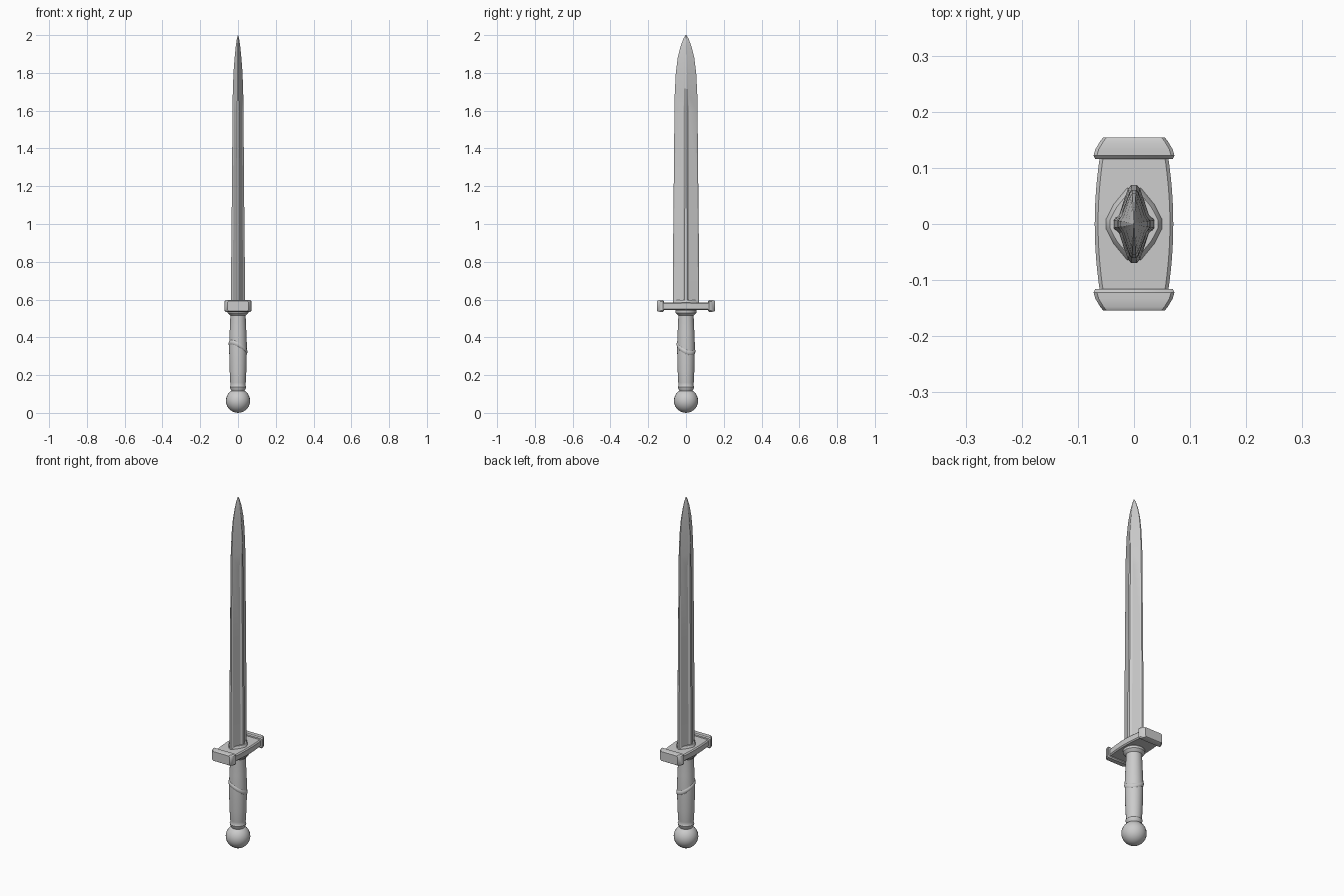
import bpy, bmesh, math
from mathutils import Matrix

cube = bpy.data.objects.get("Cube")
if cube:
    bpy.data.objects.remove(cube, do_unlink=True)

steel = bpy.data.materials.new("light grey steel")
grey = (0.6, 0.6, 0.6, 1)
steel.use_nodes = True
steel.diffuse_color = grey
steel.node_tree.nodes["Principled BSDF"].inputs["Base Color"].default_value = grey


def finish(name, bm, angle=35):
    bmesh.ops.recalc_face_normals(bm, faces=bm.faces)
    mesh = bpy.data.meshes.new(name)
    bm.to_mesh(mesh)
    bm.free()
    mesh.materials.append(steel)
    ob = bpy.data.objects.new(name, mesh)
    bpy.context.collection.objects.link(ob)
    bpy.ops.object.select_all(action='DESELECT')
    ob.select_set(True)
    bpy.context.view_layer.objects.active = ob
    bpy.ops.object.shade_smooth_by_angle(angle=math.radians(angle))
    return ob


def loft(name, rings, angle=35):
    """Skin a list of equal-length rings and cap both ends."""
    bm = bmesh.new()
    loops = [[bm.verts.new(p) for p in ring] for ring in rings]
    n = len(loops[0])
    for a, b in zip(loops, loops[1:]):
        for i in range(n):
            j = (i + 1) % n
            bm.faces.new((a[i], a[j], b[j], b[i]))
    bm.faces.new(loops[0])
    bm.faces.new(loops[-1])
    return finish(name, bm, angle)


def circle(r, z, n=24):
    return [(r * math.cos(math.tau * i / n), r * math.sin(math.tau * i / n), z)
            for i in range(n)]


def mirrored(quarter, z):
    """Section symmetrical in x and y from its first-quadrant points."""
    right = quarter + [(x, -y) for x, y in reversed(quarter)]
    return [(x, y, z) for x, y in right + [(-x, -y) for x, y in right]]


# Blade: flattened diamond with a raised central rib that fades near the tip
stations = [(0.57, 0.037, 0.070), (0.80, 0.036, 0.069), (1.20, 0.032, 0.065),
            (1.60, 0.029, 0.061), (1.68, 0.028, 0.060), (1.80, 0.024, 0.054),
            (1.88, 0.018, 0.044), (1.94, 0.012, 0.029), (1.98, 0.006, 0.014),
            (2.00, 0.001, 0.002)]
blade = []
for z, hx, hy in stations:
    rib = 0.82 if z < 1.65 else 0.90
    blade.append(mirrored([(hx * 0.14, hy), (hx * 0.30, hy * 0.9),
                           (hx * rib * 0.88, hy * 0.24), (hx, hy * 0.10)], z))
loft("blade", blade, 20)

# Socket where the blade enters the guard
loft("blade_socket", [mirrored([(0.012 * s, 0.064 * s), (0.036 * s, 0.035 * s),
                                (0.050 * s, 0.008 * s)], z)
                      for z, s in ((0.57, 1.05), (0.588, 1.0), (0.598, 0.86))])

# Guard bar: bowed sides, tapering toward both ends
bar = []
for i in range(13):
    y = -0.125 + 0.25 * i / 12
    t = abs(y) / 0.125
    hx, top, low = 0.070 - 0.010 * t * t, 0.587 - 0.003 * t, 0.545
    bar.append([(-hx, y, low + 0.006), (-hx, y, top - 0.006), (-hx + 0.006, y, top),
                (hx - 0.006, y, top), (hx, y, top - 0.006), (hx, y, low + 0.006),
                (hx - 0.006, y, low), (-hx + 0.006, y, low)])
loft("guard_bar", bar)

# Flared end lips of the guard
for side, label in ((-1, "front"), (1, "back")):
    lip = []
    for y, hx, hz in ((0.116, 0.069, 0.026), (0.122, 0.072, 0.031),
                      (0.133, 0.069, 0.031), (0.148, 0.060, 0.030),
                      (0.154, 0.055, 0.026)):
        c = 0.006
        lip.append([(x, side * y, 0.566 + z) for x, z in (
            (-hx, c - hz), (-hx, hz - c), (c - hx, hz), (hx - c, hz),
            (hx, hz - c), (hx, c - hz), (hx - c, -hz), (c - hx, -hz))])
    loft(label + "_guard_lip", lip)

# Grip with a collar under the guard and a ferrule above the pommel
profile = [(0.115, 0.034), (0.126, 0.040), (0.138, 0.043), (0.146, 0.039),
           (0.160, 0.041), (0.220, 0.044), (0.290, 0.046), (0.360, 0.047),
           (0.430, 0.044), (0.500, 0.041), (0.516, 0.041), (0.522, 0.048),
           (0.530, 0.055), (0.542, 0.056), (0.552, 0.050)]
loft("grip", [circle(r, z) for z, r in profile])

# Slanted wrap ridge around the grip
wrap = bmesh.new()
sides, steps = 8, 32
loops = []
for i in range(steps):
    a = math.tau * i / steps
    zc = 0.345 - 0.028 * math.cos(a - 0.7)
    ring = []
    for j in range(sides):
        b = math.tau * j / sides
        r = 0.045 + 0.005 * math.cos(b)
        ring.append(wrap.verts.new((r * math.cos(a), r * math.sin(a),
                                    zc + 0.013 * math.sin(b))))
    loops.append(ring)
for i in range(steps):
    for j in range(sides):
        k, m = (i + 1) % steps, (j + 1) % sides
        wrap.faces.new((loops[i][j], loops[k][j], loops[k][m], loops[i][m]))
finish("grip_wrap", wrap, 60)

# Round pommel
ball = bmesh.new()
bmesh.ops.create_uvsphere(ball, u_segments=24, v_segments=14, radius=0.064,
                          matrix=Matrix.Translation((0, 0, 0.064)))
finish("pommel", ball, 60)
